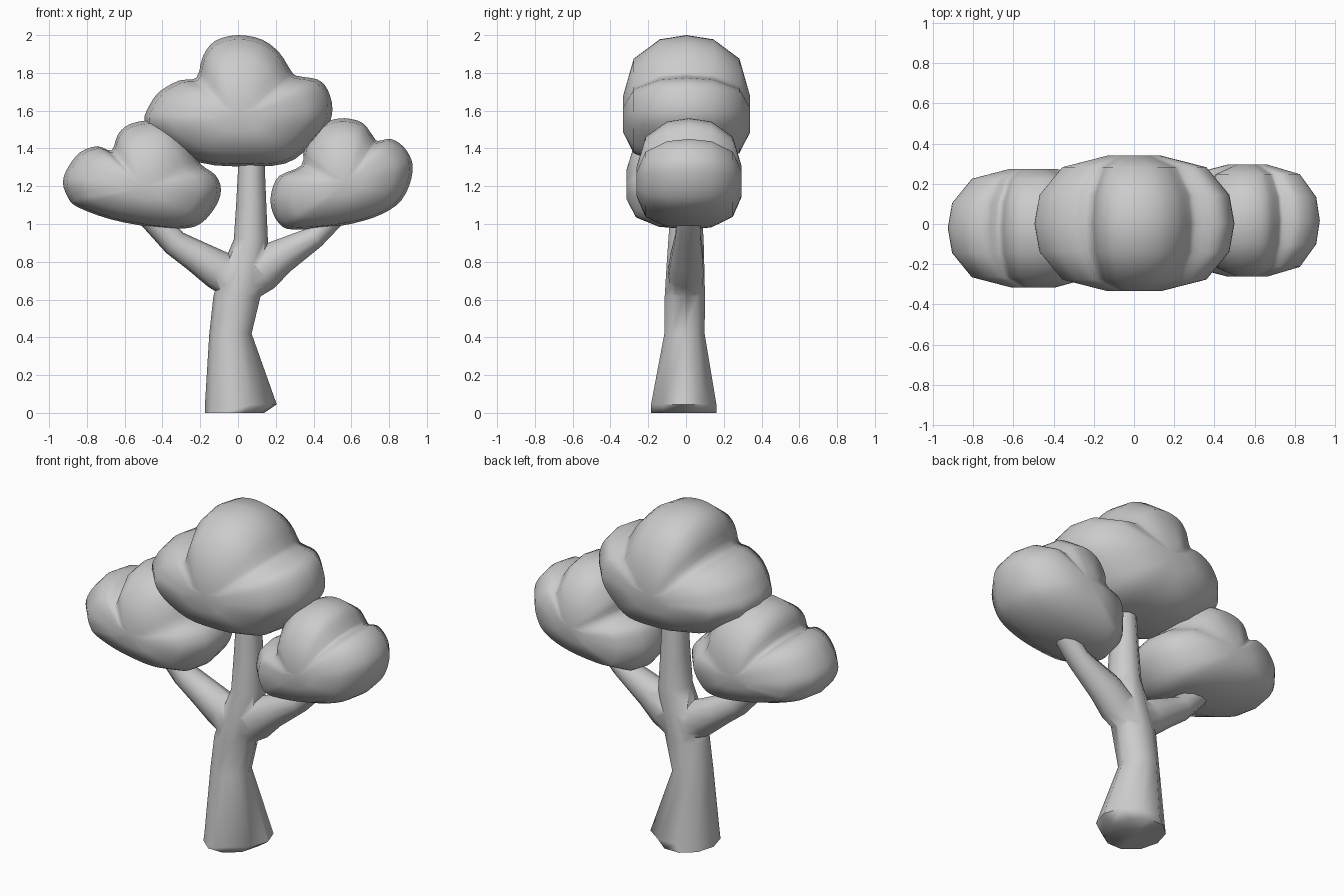
import bpy, bmesh, math
from mathutils import Vector

if "Cube" in bpy.data.objects:
    bpy.data.objects.remove(bpy.data.objects["Cube"])


def make_object(name, rings, caps=True):
    """Skin a list of closed rings and close both ends with a fan."""
    bm = bmesh.new()
    loops = [[bm.verts.new(p) for p in ring] for ring in rings]
    n = len(loops[0])
    for a, b in zip(loops, loops[1:]):
        for i in range(n):
            j = (i + 1) % n
            bm.faces.new((a[i], a[j], b[j], b[i]))
    for loop in (loops[0], loops[-1]):
        mid = bm.verts.new(sum((v.co for v in loop), Vector()) / n)
        for i in range(n):
            bm.faces.new((loop[i], loop[(i + 1) % n], mid))
    bmesh.ops.recalc_face_normals(bm, faces=bm.faces)
    mesh = bpy.data.meshes.new(name)
    bm.to_mesh(mesh)
    bm.free()
    obj = bpy.data.objects.new(name, mesh)
    bpy.context.collection.objects.link(obj)
    return obj


def smooth(obj, angle):
    bpy.ops.object.select_all(action='DESELECT')
    obj.select_set(True)
    bpy.context.view_layer.objects.active = obj
    bpy.ops.object.shade_smooth_by_angle(angle=math.radians(angle))


def rounded(points, steps=3):
    """Closed Catmull-Rom curve through the outline points."""
    pts = [Vector(p) for p in points]
    out = []
    for i in range(len(pts)):
        a, b, c, d = (pts[(i + k) % len(pts)] for k in (-1, 0, 1, 2))
        for s in range(steps):
            t = s / steps
            out.append(0.5 * (2 * b + (c - a) * t + (2 * a - 5 * b + 4 * c - d) * t ** 2
                              + (3 * b - a - 3 * c + d) * t ** 3))
    return out


def cloud(name, outline, centre, y_mid, y_half):
    """Puffy leaf cloud: the outline shrinks towards its centre, front and back."""
    c = Vector(centre)
    curve = rounded(outline)
    layers = [(-1, .27), (-.83, .72), (-.42, .95), (0, 1), (.42, .95), (.83, .72), (1, .27)]
    rings = []
    for y, s in layers:
        flat = [c + (p - c) * s for p in curve]
        rings.append([(p.x, y_mid + y * y_half, p.y) for p in flat])
    smooth(make_object(name, rings), 75)


def limb(name, path, sides=10):
    """Tapered limb; each ring is (x, y, z, tilt, in-plane radius, depth radius)."""
    rings = []
    for x, y, z, tilt, rx, ry in path:
        t = math.radians(tilt)
        ring = []
        for i in range(sides):
            a = 2 * math.pi * i / sides
            u = rx * math.cos(a)
            ring.append((x + u * math.cos(t), y + ry * math.sin(a), z + u * math.sin(t)))
        rings.append(ring)
    return make_object(name, rings)


# Trunk with two side branches, fused into one piece
trunk = limb("trunk", [
    (-.018, -.012, 0, 0, .157, .182), (.015, -.012, .045, 0, .19, .182),
    (-.04, -.008, .42, 0, .112, .112), (-.005, -.006, .62, 0, .125, .112),
    (.04, -.003, .78, 0, .12, .105), (.068, 0, .92, 0, .09, .098),
    (.07, 0, 1.1, 0, .08, .085), (.072, 0, 1.42, 0, .065, .065)])
branches = [
    limb("left_branch", [
        (.02, -.005, .66, 50, .09, .09), (-.1, -.005, .755, 55, .105, .095),
        (-.22, -.01, .83, 55, .085, .085), (-.335, -.015, .9, 50, .07, .075),
        (-.46, -.02, 1.04, 38, .07, .07)]),
    limb("right_branch", [
        (.02, 0, .67, -45, .1, .09), (.12, 0, .75, -50, .115, .097),
        (.22, .005, .825, -55, .095, .09), (.405, .01, .93, -52, .06, .07),
        (.51, .015, 1.04, -35, .06, .065)])]
bpy.context.view_layer.objects.active = trunk
for branch in branches:
    mod = trunk.modifiers.new("join", 'BOOLEAN')
    mod.operation = 'UNION'
    mod.solver = 'EXACT'
    mod.object = branch
    bpy.ops.object.modifier_apply(modifier=mod.name)
    bpy.data.objects.remove(branch)
smooth(trunk, 60)

# Leaf clouds
cloud("top_leaf_cloud", [
    (0, 2), (-.12, 1.97), (-.185, 1.89), (-.22, 1.775), (-.31, 1.76), (-.41, 1.705),
    (-.465, 1.635), (-.495, 1.54), (-.41, 1.43), (-.2, 1.325), (.03, 1.305),
    (.25, 1.32), (.38, 1.41), (.475, 1.52), (.5, 1.61), (.475, 1.71), (.42, 1.765),
    (.31, 1.785), (.275, 1.82), (.22, 1.905), (.13, 1.975)],
    (0, 1.555), .003, .337)

cloud("left_leaf_cloud", [
    (-.44, 1.55), (-.57, 1.53), (-.635, 1.475), (-.67, 1.39), (-.745, 1.412),
    (-.835, 1.38), (-.9, 1.3), (-.927, 1.22), (-.9, 1.14), (-.85, 1.09),
    (-.675, 1.025), (-.465, .985), (-.305, .975), (-.2, 1.0), (-.12, 1.09),
    (-.09, 1.18), (-.12, 1.26), (-.2, 1.32), (-.25, 1.43), (-.33, 1.52)],
    (-.5, 1.19), -.02, .295)

cloud("right_leaf_cloud", [
    (.565, 1.56), (.66, 1.535), (.715, 1.465), (.74, 1.44), (.81, 1.45), (.875, 1.41),
    (.918, 1.34), (.923, 1.27), (.897, 1.18), (.84, 1.1), (.72, 1.035), (.54, .99),
    (.3, .97), (.22, 1.0), (.175, 1.09), (.18, 1.18), (.22, 1.255), (.335, 1.31),
    (.35, 1.4), (.41, 1.5), (.48, 1.545)],
    (.57, 1.21), .017, .278)
